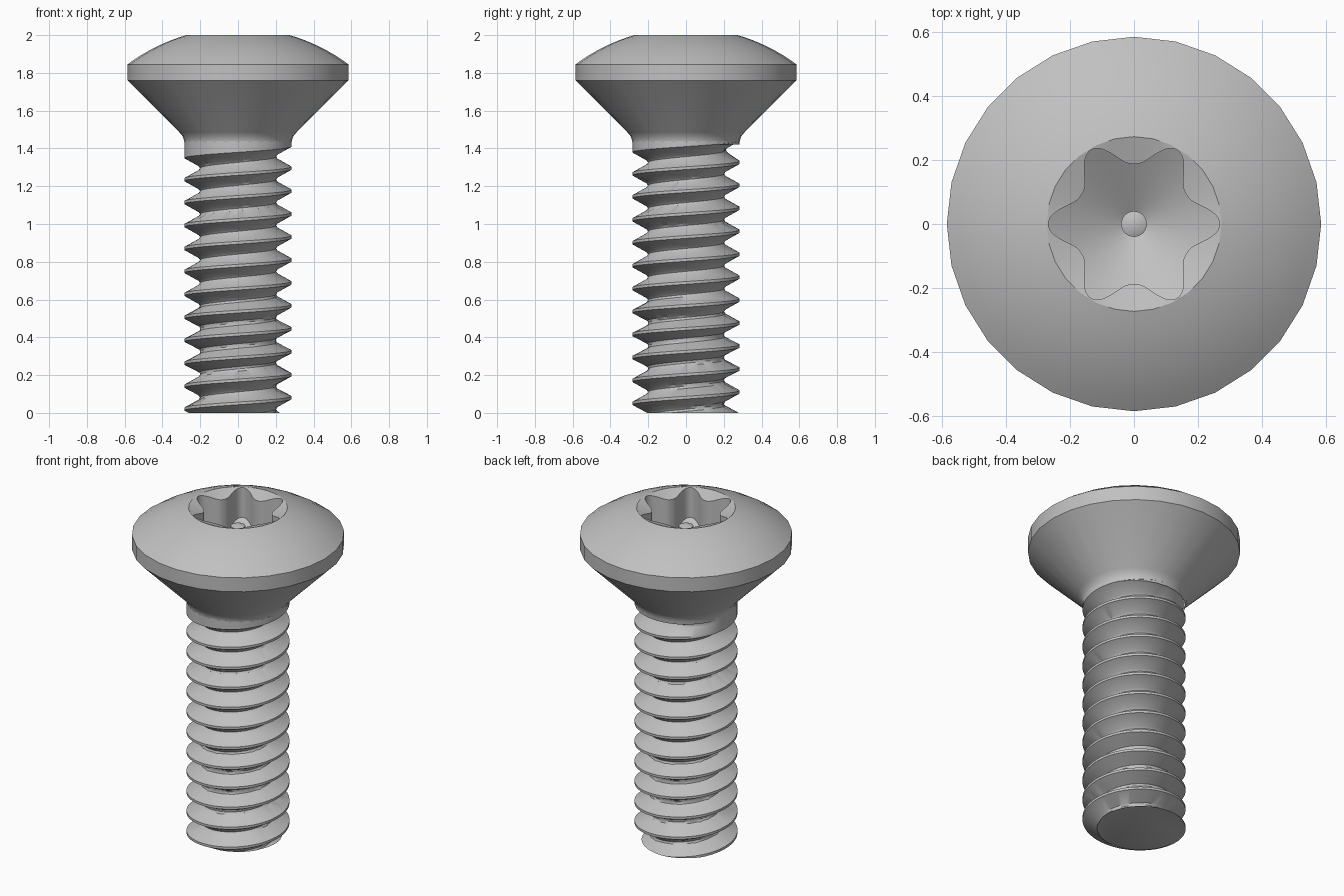
import bpy, bmesh
from math import sin, cos, pi, sqrt, tau, radians

cube = bpy.data.objects.get("Cube")
if cube:
    bpy.data.objects.remove(cube)

steel = bpy.data.materials.new("grey steel")
steel.use_nodes = True
colour = (0.53, 0.53, 0.53, 1)
steel.diffuse_color = colour
steel.node_tree.nodes["Principled BSDF"].inputs["Base Color"].default_value = colour


def revolve(name, rows, sides, point, closed=False):
    """Skin rows of points; point(row, angle) gives radius and height."""
    bm = bmesh.new()
    grid = []
    for row in rows:
        ring = []
        for j in range(sides + 1):
            a = tau * j / sides
            r, z = point(row, a)
            ring.append(bm.verts.new((r * cos(a), r * sin(a), z)))
        grid.append(ring)
    for low, high in zip(grid, grid[1:]):
        for j in range(sides):
            bm.faces.new((low[j], low[j + 1], high[j + 1], high[j]))
    bmesh.ops.remove_doubles(bm, verts=bm.verts[:], dist=0.00005)
    if closed:
        bmesh.ops.holes_fill(bm, edges=[e for e in bm.edges if e.is_boundary], sides=0)
        bmesh.ops.recalc_face_normals(bm, faces=bm.faces[:])
    mesh = bpy.data.meshes.new(name)
    bm.to_mesh(mesh)
    bm.free()
    mesh.materials.append(steel)
    obj = bpy.data.objects.new(name, mesh)
    bpy.context.collection.objects.link(obj)
    bpy.ops.object.select_all(action='DESELECT')
    obj.select_set(True)
    bpy.context.view_layer.objects.active = obj
    bpy.ops.object.shade_smooth_by_angle(angle=radians(32))
    return obj


# Raised countersunk head: neck fillet, cone, rim, spherical dome
DOME, OPENING, RIM = 0.98, 0.273, 0.585
profile = [(0.283, 1.42), (0.285, 1.44), (0.292, 1.463), (0.31, 1.485), (RIM, 1.76)]
base = 2 - sqrt(DOME ** 2 - OPENING ** 2)
for i in range(9):
    r = RIM + (OPENING - RIM) * i / 8
    profile.append((r, base + sqrt(DOME ** 2 - r * r)))
revolve("head", profile, 28, lambda p, a: p)


# Six-lobed drive recess with chamfer, conical floor and centre pin
def lobe(a):
    return 0.188 + 0.08 * ((1 + cos(6 * a)) / 2) ** 1.4


def recess_point(row, a):
    kind, value = row
    r = lobe(a)
    if kind == "chamfer":
        return r, 2 - 0.35 * (0.275 - r)
    if kind == "floor":
        return r, 1.68 + 0.6 * (r - 0.04)
    return value


recess = [("ring", (0.275, 1.9985)), ("chamfer", None), ("floor", None),
          ("ring", (0.04, 1.68)), ("ring", (0.04, 1.89)),
          ("ring", (0.022, 1.898)), ("ring", (0, 1.9))]
revolve("drive_recess", recess, 168, recess_point)

# Right-handed thread: helical groove that fades out below the head
PITCH, START, TOP, CREST = 0.1215, 0.02, 1.44, 0.284


def thread_point(row, a):
    turn = a / tau
    z = START + PITCH * (row + turn)
    z = min(max(z, 0), TOP)
    phase = (z - START) / PITCH - turn
    groove = round(phase)
    off = abs(phase - groove)
    depth = 0.083 * min(1, max(0, (0.44 - off) / 0.35))
    if off < 0.1:
        depth -= 0.006 * off / 0.1
    fade = min(1, max(0, (11.45 - groove - turn) / 0.2))
    return CREST - depth * fade, z


offsets = (-0.44, -0.1, 0, 0.1, 0.44)
rows = [k + o for k in range(-2, 14) for o in offsets]
revolve("threaded_shank", rows, 56, thread_point, closed=True)
